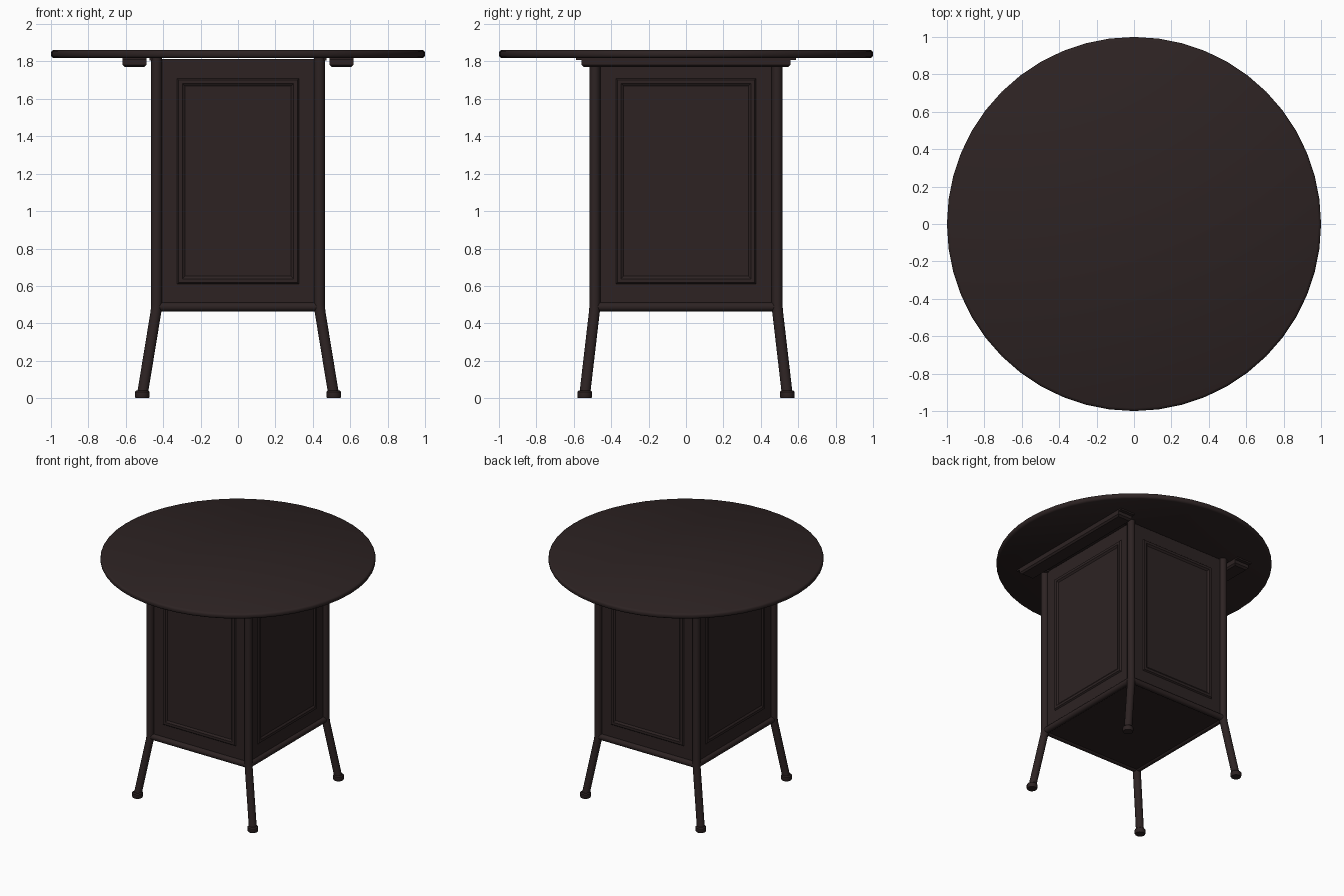
import bpy, bmesh, math
from mathutils import Matrix, Vector

if "Cube" in bpy.data.objects:
    bpy.data.objects.remove(bpy.data.objects["Cube"])

paint = bpy.data.materials.new("dark_brown")
paint.diffuse_color = (0.026, 0.0165, 0.0165, 1)
paint.use_nodes = True
paint.node_tree.nodes["Principled BSDF"].inputs["Base Color"].default_value = paint.diffuse_color

PX, PY = 0.435, 0.487      # corner post centres
TUBE = 0.029


def finish(name, bm, angle=35):
    bmesh.ops.recalc_face_normals(bm, faces=bm.faces)
    me = bpy.data.meshes.new(name)
    bm.to_mesh(me)
    bm.free()
    ob = bpy.data.objects.new(name, me)
    bpy.context.collection.objects.link(ob)
    me.materials.append(paint)
    bpy.context.view_layer.objects.active = ob
    ob.select_set(True)
    bpy.ops.object.shade_smooth_by_angle(angle=math.radians(angle))
    ob.select_set(False)
    return ob


def loft(name, rings, angle=35):
    """Skin a stack of closed rings and cap both ends."""
    bm = bmesh.new()
    loops = [[bm.verts.new(p) for p in ring] for ring in rings]
    n = len(loops[0])
    for a, b in zip(loops, loops[1:]):
        for i in range(n):
            j = (i + 1) % n
            bm.faces.new((a[i], a[j], b[j], b[i]))
    bm.faces.new(loops[0][::-1])
    bm.faces.new(loops[-1])
    return finish(name, bm, angle)


def circle(c, r, n):
    return [(c[0] + r * math.cos(2 * math.pi * i / n),
             c[1] + r * math.sin(2 * math.pi * i / n), c[2]) for i in range(n)]


def rect(cx, cy, hx, hy, z):
    return [(cx + sx * hx, cy + sy * hy, z)
            for sx, sy in ((-1, -1), (1, -1), (1, 1), (-1, 1))]


def rod(name, a, b, r):
    a, b = Vector(a), Vector(b)
    d = b - a
    rot = Vector((0, 0, 1)).rotation_difference(d).to_matrix().to_4x4()
    bm = bmesh.new()
    bmesh.ops.create_cone(bm, cap_ends=True, segments=16, radius1=r, radius2=r,
                          depth=d.length, matrix=Matrix.Translation((a + b) / 2) @ rot)
    return finish(name, bm)


# Round table top with softened rim
loft("table_top", [circle((0, 0, z), r, 48) for z, r in
     ((1.818, 0.985), (1.824, 0.996), (1.832, 1.0), (1.848, 1.0),
      (1.856, 0.996), (1.862, 0.985))])

# Corner posts that bend outward into legs, each with a foot cap
for sx in (-1, 1):
    for sy in (-1, 1):
        x, y = sx * PX, sy * PY
        fx, fy = sx * 0.512, sy * 0.542
        loft("post_and_leg", [circle((px, py, z), TUBE, 16) for px, py, z in
             ((fx, fy, 0.015), (x + sx * 0.004, y + sy * 0.003, 0.46),
              (x, y, 0.50), (x, y, 1.82))])
        loft("foot", [circle((fx, fy, z), r, 16) for z, r in
             ((0, 0.036), (0.006, 0.039), (0.034, 0.039), (0.042, 0.031))])
        # Small fixing tab under the top
        loft("fixing_tab", [rect(sx * 0.45, sy * 0.47, 0.022, 0.03, z)
                            for z in (1.805, 1.82)])

# Bottom frame tubes and floor
for s in (-1, 1):
    rod("bottom_rail_x", (-PX, s * PY, 0.488), (PX, s * PY, 0.488), 0.024)
    rod("bottom_rail_y", (s * PX, -PY, 0.488), (s * PX, PY, 0.488), 0.024)
loft("floor", [rect(0, 0, PX, PY, z) for z in (0.475, 0.495)])


def panel(name, half, dist, turn):
    """Upright panel with a raised rectangular moulding."""
    m = half - 0.085
    steps = ((half, 0.505, 1.812, -0.02), (half, 0.505, 1.812, 0),
             (m, 0.61, 1.71, 0), (m - 0.008, 0.618, 1.702, 0.01),
             (m - 0.028, 0.638, 1.682, 0.01), (m - 0.042, 0.652, 1.668, 0))
    rot = Matrix.Rotation(turn, 3, 'Z')
    rings = [[rot @ Vector((x, -dist - d, z)) for x, z in
              ((-h, z0), (h, z0), (h, z1), (-h, z1))] for h, z0, z1, d in steps]
    loft(name, rings, 20)


for name, half, dist, turn in (("front_panel", 0.41, PY, 0),
                               ("right_panel", 0.46, PX, math.pi / 2),
                               ("back_panel", 0.41, PY, math.pi),
                               ("left_panel", 0.46, PX, -math.pi / 2)):
    panel(name, half, dist, turn)

# Support runners below the top, with chamfered undersides and a thin flange
for s in (-1, 1):
    loft("support_runner", [rect(s * 0.553, 0, hx, hy, z) for hx, hy, z in
         ((0.052, 0.545, 1.77), (0.064, 0.56, 1.782), (0.064, 0.56, 1.812))])
    loft("runner_flange", [rect(s * 0.553, 0, 0.064, 0.588, z)
                           for z in (1.807, 1.82)])
